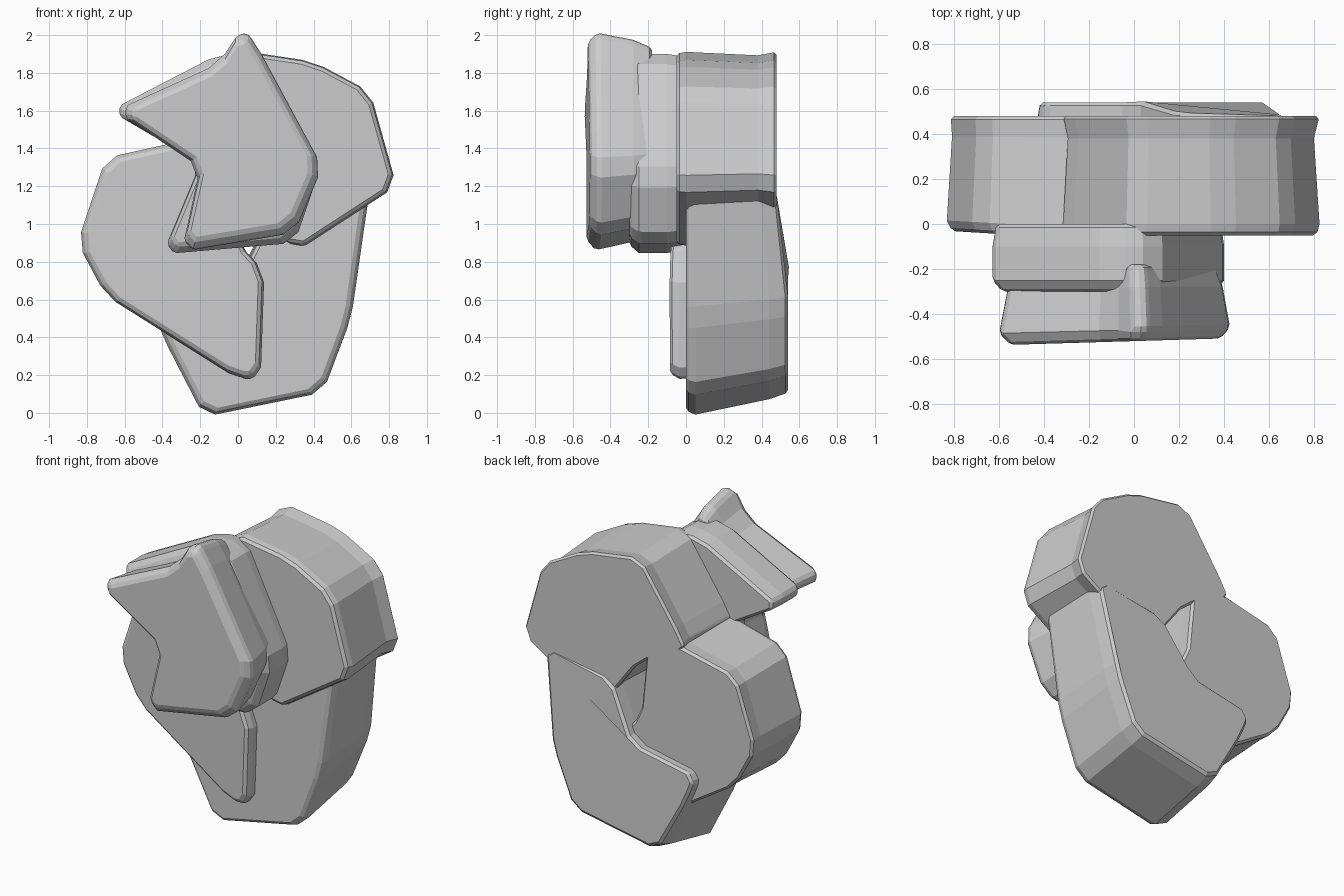
import bpy, bmesh
from mathutils import Vector

default_cube = bpy.data.objects.get("Cube")
if default_cube:
    bpy.data.objects.remove(default_cube)

# One plain stone colour for the whole model
stone = bpy.data.materials.new("stone_grey")
stone.use_nodes = True
grey = (0.6, 0.6, 0.6, 1)
stone.diffuse_color = grey
stone.node_tree.nodes["Principled BSDF"].inputs["Base Color"].default_value = grey


def cut_corners(corners, cut):
    """Replace every corner of an outline by a short straight facet."""
    points = []
    for index, corner in enumerate(corners):
        here = Vector(corner)
        following = corners[(index + 1) % len(corners)]
        for neighbour in (corners[index - 1], following):
            edge = Vector(neighbour) - here
            points.append(here + edge.normalized() * min(cut, edge.length / 3))
    return points


def block(name, corners, front, back, nose=0.95, waist=0.96, tail=1,
          cut=0.06, lean=0, rise=0, tuck=0):
    """Loft an outline from front to back; nose, waist and tail are its sizes.

    lean turns the front face about the vertical, rise lifts the underside
    towards the back, tuck pulls the top of the back face forward.
    """
    outline = cut_corners(corners, cut)
    middle = sum(outline, Vector((0, 0))) / len(outline)
    rim = 0.05
    layers = [(front, nose), (front + rim, 1), (back - 2 * rim, waist), (back, tail)]

    bm = bmesh.new()
    rings = []
    for y, size in layers:
        depth = (y - front) / (back - front)
        ring = []
        for point in outline:
            spot = middle + (point - middle) * size
            across, height = spot
            height += rise * depth * (1.2 - height)
            y_moved = y + lean * across * (1 - depth)
            y_moved -= tuck * depth * max(0, height - 0.8)
            ring.append(bm.verts.new((across, y_moved, height)))
        rings.append(ring)

    # Side walls between neighbouring rings, then the two end faces
    for near, far in zip(rings, rings[1:]):
        for index in range(len(outline)):
            before = index - 1
            bm.faces.new((near[before], near[index], far[index], far[before]))
    bm.faces.new(rings[0])
    bm.faces.new(rings[-1])
    bmesh.ops.recalc_face_normals(bm, faces=bm.faces)

    mesh = bpy.data.meshes.new(name)
    bm.to_mesh(mesh)
    bm.free()
    mesh.materials.append(stone)
    part = bpy.data.objects.new(name, mesh)
    bpy.context.collection.objects.link(part)

    # Worn edges
    chamfer = part.modifiers.new("worn_edges", 'BEVEL')
    chamfer.width = 0.015
    chamfer.segments = 1
    chamfer.limit_method = 'ANGLE'
    chamfer.angle_limit = 0.7


# Arrow-shaped block at the front, with its pointed top
block("front_block",
      [(0.02, 2.05), (-0.1, 1.85), (-0.65, 1.6), (-0.2, 1.3),
       (-0.3, 0.85), (0.3, 0.95), (0.45, 1.3), (0.1, 1.95)],
      front=-0.52, back=-0.18, nose=0.91, waist=0.93, tail=0.85, lean=0.03)

# Broader layer behind the arrow, joining it to the body
block("front_block_rear",
      [(0.1, 1.9), (-0.1, 1.9), (-0.68, 1.6), (-0.2, 1.32),
       (-0.4, 0.84), (0.3, 0.9), (0.42, 1.25)],
      front=-0.3, back=0, nose=0.92, waist=1, tail=0.97)

# Upper block, running over the top and down one side
block("upper_block",
      [(0, 1.92), (0.4, 1.86), (0.7, 1.7), (0.84, 1.2),
       (0.3, 0.85), (0, 1.25), (-0.33, 1.4), (-0.3, 1.48)],
      front=-0.05, back=0.48, nose=0.98)

# Side block, curling under the front one
block("side_block",
      [(-0.25, 1.45), (-0.7, 1.35), (-0.85, 0.9), (-0.7, 0.62),
       (0, 0.18), (0.12, 0.18), (0.14, 0.75), (0, 0.9), (-0.05, 1.4)],
      front=-0.08, back=0.48, nose=0.96, tail=0.97, lean=-0.06)

# Lower block, set slightly further back
block("lower_block",
      [(0.7, 1.2), (0.6, 0.5), (0.45, 0.1), (-0.18, -0.03),
       (-0.4, 0.4), (-0.47, 0.6), (0, 0.7), (0.2, 1.1)],
      front=0, back=0.54, waist=0.98, tail=0.95, rise=0.08, tuck=0.17)
